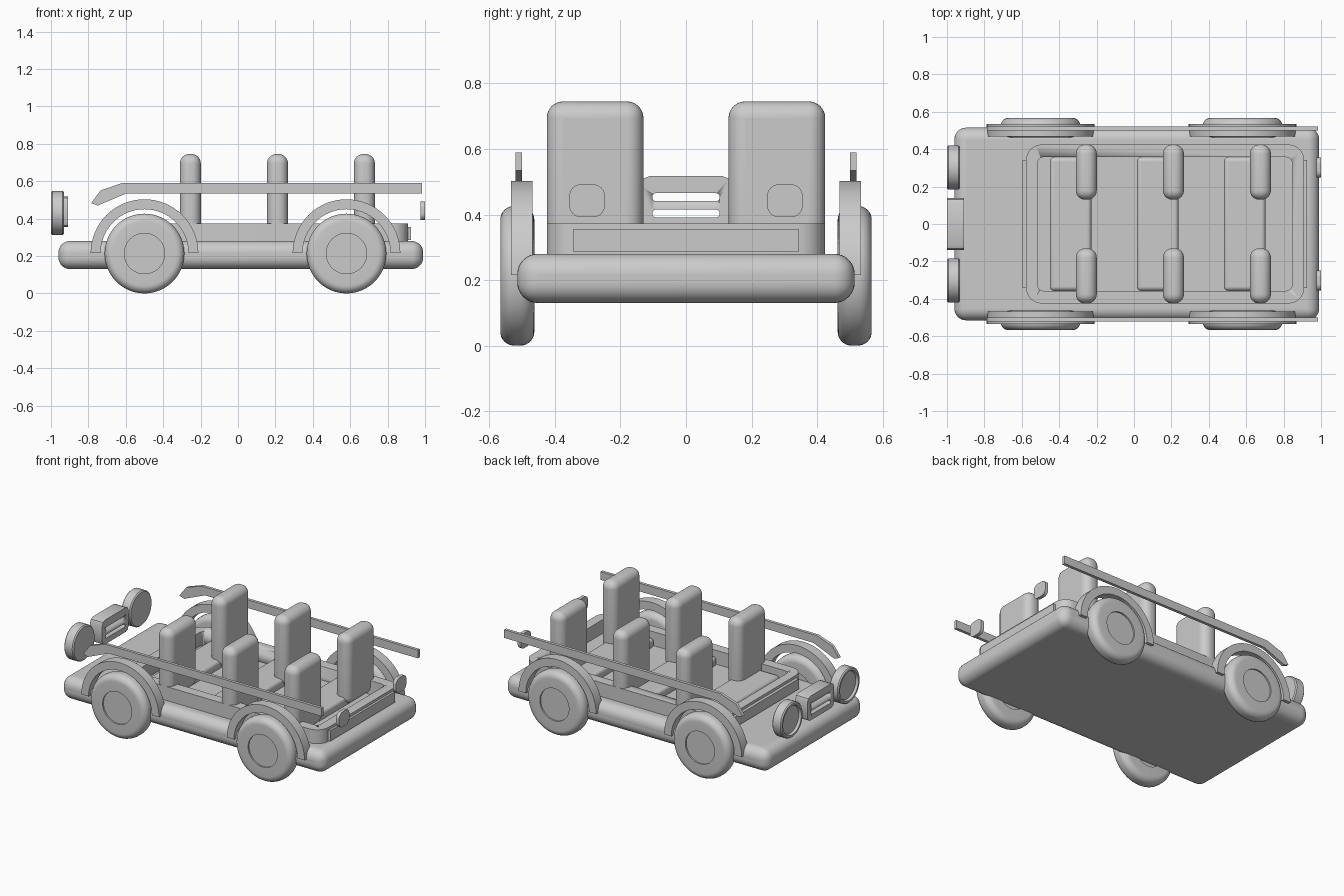
import bpy, bmesh, math
from mathutils import Matrix, Vector

cube = bpy.data.objects.get("Cube")
if cube:
    bpy.data.objects.remove(cube, do_unlink=True)

gray = bpy.data.materials.new("plain gray")
gray.use_nodes = True
COLOUR = (0.6, 0.6, 0.6, 1)
gray.diffuse_color = COLOUR
gray.node_tree.nodes["Principled BSDF"].inputs["Base Color"].default_value = COLOUR


def finish(name, bm, bevel=0, segments=5):
    """Turn a bmesh into a smooth, optionally bevelled object."""
    bmesh.ops.recalc_face_normals(bm, faces=bm.faces)
    mesh = bpy.data.meshes.new(name)
    bm.to_mesh(mesh)
    bm.free()
    obj = bpy.data.objects.new(name, mesh)
    bpy.context.collection.objects.link(obj)
    mesh.materials.append(gray)
    if bevel:
        mod = obj.modifiers.new("rounding", "BEVEL")
        mod.width, mod.segments, mod.limit_method = bevel, segments, "ANGLE"
    bpy.ops.object.select_all(action="DESELECT")
    obj.select_set(True)
    bpy.context.view_layer.objects.active = obj
    bpy.ops.object.shade_smooth_by_angle(angle=math.radians(35))
    return obj


def box(name, x, y, z, bevel=0, segments=5):
    bm = bmesh.new()
    bmesh.ops.create_cube(bm, size=1)
    for v in bm.verts:
        v.co = [(r[0] + r[1]) / 2 + c * (r[1] - r[0]) for c, r in zip(v.co, (x, y, z))]
    return finish(name, bm, bevel, segments)


def prism(name, points, axis, low, high, bevel=0):
    """Extrude a 2D outline along an axis; the outline fills the other two."""
    bm = bmesh.new()

    def place(a, b):
        return {"x": (low, a, b), "y": (a, low, b), "z": (a, b, low)}[axis]
    face = bm.faces.new([bm.verts.new(place(a, b)) for a, b in points])
    grown = bmesh.ops.extrude_face_region(bm, geom=[face])["geom"]
    step = Vector([high - low if c == axis else 0 for c in "xyz"])
    bmesh.ops.translate(bm, vec=step, verts=[g for g in grown if isinstance(g, bmesh.types.BMVert)])
    return finish(name, bm, bevel, 3)


def rounded(x0, x1, y0, y1, r, n=8):
    corners = [(x1 - r, y1 - r), (x0 + r, y1 - r), (x0 + r, y0 + r), (x1 - r, y0 + r)]
    return [(cx + r * math.cos(a), cy + r * math.sin(a))
            for q, (cx, cy) in enumerate(corners)
            for a in [(q + i / n) * math.pi / 2 for i in range(n + 1)]]


def lathe(name, profile, direction, centre, steps=64):
    """Spin (radius, distance) points around a direction through the centre."""
    bm = bmesh.new()
    verts = [bm.verts.new((r, 0, d)) for r, d in profile]
    edges = [bm.edges.new(pair) for pair in zip(verts, verts[1:])]
    bmesh.ops.spin(bm, geom=verts + edges, axis=(0, 0, 1), cent=(0, 0, 0),
                   angle=math.tau, steps=steps)
    bmesh.ops.remove_doubles(bm, verts=bm.verts, dist=1e-5)
    turn = Vector(direction).to_track_quat("Z", "Y").to_matrix().to_4x4()
    bm.transform(Matrix.Translation(centre) @ turn)
    return finish(name, bm)


def cut(target, cutter):
    cutter.hide_render = True
    cutter.hide_set(True)
    cutter.display_type = "WIRE"
    mod = target.modifiers.new("opening", "BOOLEAN")
    mod.object, mod.solver = cutter, "EXACT"


def apply_and_remove(target, cutters):
    """Bake the openings, then drop the helper shapes."""
    bpy.context.view_layer.objects.active = target
    for mod in list(target.modifiers):
        bpy.ops.object.modifier_apply(modifier=mod.name)
    for c in cutters:
        bpy.data.objects.remove(c, do_unlink=True)


# Chassis slab
box("chassis", (-0.96, 0.99), (-0.515, 0.515), (0.13, 0.28), 0.062, 8)

# Open passenger tub with end plates
tub = prism("tub", rounded(-0.577, 0.91, -0.425, 0.425, 0.085), "z", 0.27, 0.373)
opening = prism("tub_opening", rounded(-0.515, 0.845, -0.357, 0.357, 0.03), "z", 0.2, 0.5)
cut(tub, opening)
apply_and_remove(tub, [opening])
box("front_plate", (-0.597, -0.57), (-0.343, 0.343), (0.285, 0.355))
box("rear_plate", (0.9, 0.925), (-0.343, 0.343), (0.285, 0.355))

# Three benches, each with a pair of seat backs
for row, x in enumerate((-0.255, 0.211, 0.676)):
    box(f"bench_{row + 1}", (x - 0.195, x + 0.027), (-0.357, 0.357), (0.27, 0.335), 0.022)
    for side, label in ((1, "left"), (-1, "right")):
        y = sorted((0.13 * side, 0.425 * side))
        box(f"{label}_seat_back_{row + 1}", (x - 0.056, x + 0.056), y, (0.28, 0.745), 0.05, 8)

# Tyre cross-section with rounded shoulders and a recessed hub
R, HALF, ROUND = 0.213, 0.052, 0.042
arc = [i * math.pi / 16 for i in range(9)]
shoulder = [(R - ROUND + ROUND * math.sin(a), HALF - ROUND + ROUND * math.cos(a)) for a in arc]
tyre = [(0, HALF - 0.01), (0.108, HALF - 0.01), (0.108, HALF)] + shoulder
tyre += [(r, -d) for r, d in reversed(tyre)]

# Grab rail outline
rail = [(0.985, 0.535), (0.985, 0.59), (-0.62, 0.59), (-0.735, 0.55),
        (-0.785, 0.483), (-0.75, 0.47), (-0.595, 0.535)]

# Headlight and fender profiles
lamp = [(0, 0.055), (0.09, 0.055), (0.097, 0.07), (0.11, 0.07),
        (0.117, 0.063), (0.117, 0.007), (0.11, 0), (0, 0)]
half_turn = [math.pi * i / 32 for i in range(33)]

for side, label in ((1, "left"), (-1, "right")):
    for end, x in (("front", -0.5), ("rear", 0.58)):
        lathe(f"{label}_{end}_wheel", tyre, (0, side, 0), (x, 0.515 * side, R))
        arch = [(x + 0.288 * math.cos(a), 0.215 + 0.288 * math.sin(a)) for a in half_turn]
        arch += [(x + 0.235 * math.cos(a), 0.215 + 0.235 * math.sin(a)) for a in reversed(half_turn)]
        prism(f"{label}_{end}_fender", arch, "y", 0.468 * side, 0.535 * side)
    prism(f"{label}_rail", rail, "y", 0.5 * side, 0.52 * side)
    lathe(f"{label}_headlight", lamp, (-1, 0, 0), (-0.93, 0.302 * side, 0.43))
    y = sorted((0.248 * side, 0.356 * side))
    prism(f"{label}_tail_light", rounded(*y, 0.392, 0.492, 0.035), "x", 0.977, 1.0)

# Grille with two rounded slots
grille = prism("grille", rounded(-0.14, 0.14, 0.355, 0.518, 0.03, 2), "x", -1.0, -0.91)
slots = [prism("grille_slot", rounded(-0.103, 0.103, z - 0.012, z + 0.012, 0.0115), "x", -1.1, -0.8)
         for z in (0.403, 0.453)]
for slot in slots:
    cut(grille, slot)
apply_and_remove(grille, slots)
